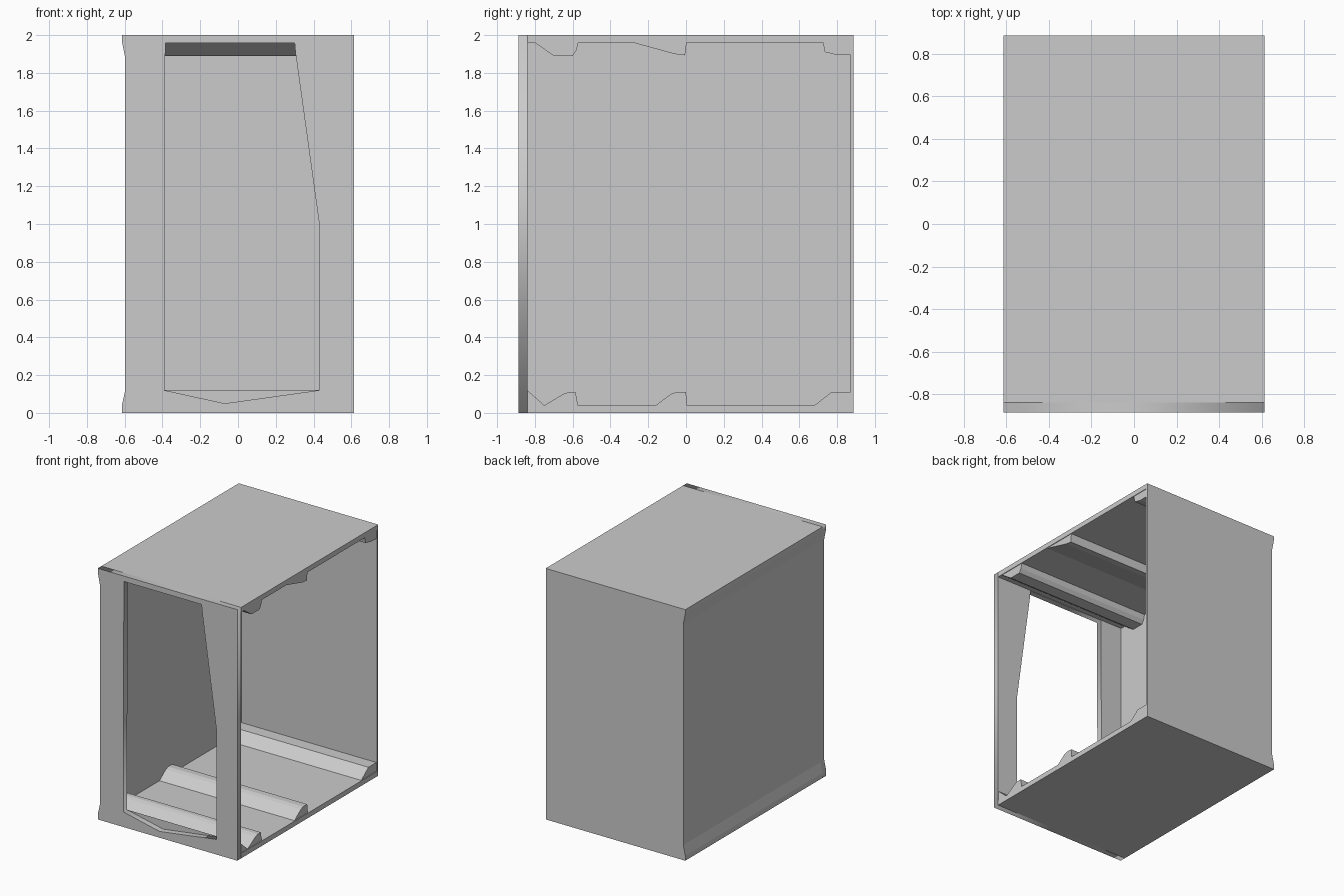
import bpy, bmesh, math

if "Cube" in bpy.data.objects:
    bpy.data.objects.remove(bpy.data.objects["Cube"])

# outer x-z outline with the flared left side
OUTLINE = [(0.615, 0), (0.615, 2), (-0.615, 2), (-0.615, 1.97), (-0.597, 1.88),
           (-0.597, 0.12), (-0.615, 0.04), (-0.615, 0)]


def prism(name, points, a, b, axis):
    """Extrude a 2D profile from a to b: (x,z) along y, or (y,z) along x."""
    bm = bmesh.new()

    def place(p, t):
        return (p[0], t, p[1]) if axis == 'y' else (t, p[0], p[1])
    va = [bm.verts.new(place(p, a)) for p in points]
    vb = [bm.verts.new(place(p, b)) for p in points]
    bm.faces.new(va)
    bm.faces.new(vb[::-1])
    n = len(points)
    for i in range(n):
        j = (i + 1) % n
        bm.faces.new((va[j], va[i], vb[i], vb[j]))
    bmesh.ops.recalc_face_normals(bm, faces=bm.faces)
    mesh = bpy.data.meshes.new(name)
    bm.to_mesh(mesh)
    bm.free()
    ob = bpy.data.objects.new(name, mesh)
    bpy.context.collection.objects.link(ob)
    return ob


def plate_with_hole(name, outer, hole, y, thickness):
    """Upright plate in the x-z plane, made from a filled curve."""
    cu = bpy.data.curves.new(name, 'CURVE')
    cu.dimensions = '2D'
    cu.fill_mode = 'BOTH'
    cu.extrude = thickness / 2
    for pts in (outer, hole):
        sp = cu.splines.new('POLY')
        sp.points.add(len(pts) - 1)
        for p, (u, v) in zip(sp.points, pts):
            p.co = (u, v, 0, 1)
        sp.use_cyclic_u = True
    ob = bpy.data.objects.new(name, cu)
    ob.rotation_euler = (math.radians(90), 0, 0)
    ob.location.y = y
    bpy.context.collection.objects.link(ob)
    bpy.ops.object.select_all(action='DESELECT')
    ob.select_set(True)
    bpy.context.view_layer.objects.active = ob
    bpy.ops.object.convert(target='MESH')


# floor, left wall and ceiling as one C-shaped shell, open on the right
inner = [(0.615, 0.04), (-0.58, 0.04), (-0.58, 1.96), (0.615, 1.96)]
prism("shell", OUTLINE[1:] + [OUTLINE[0]] + inner, -0.84, 0.87, 'y')

# back wall
prism("back_wall", OUTLINE, 0.87, 0.887, 'y')

# front wall with doorway
doorway = [(-0.39, 0.12), (-0.07, 0.05), (0.43, 0.12), (0.43, 1.0),
           (0.305, 1.9), (0.30, 1.957), (-0.385, 1.957)]
plate_with_hole("front_wall", OUTLINE, doorway, -0.8635, 0.047)

# ribs across the floor and ceiling, profiles in (y, z)
ribs = {
    "floor_rib_front_edge": [(-0.84, 0.04), (-0.75, 0.04), (-0.84, 0.12)],
    "floor_rib_front": [(-0.75, 0.04), (-0.65, 0.10), (-0.62, 0.11), (-0.585, 0.11), (-0.572, 0.04)],
    "floor_rib_middle": [(-0.16, 0.04), (-0.08, 0.10), (-0.05, 0.11), (0.0, 0.11), (0.005, 0.04)],
    "floor_rib_back": [(0.68, 0.04), (0.77, 0.11), (0.87, 0.11), (0.87, 0.04)],
    "ceiling_rib_front": [(-0.80, 1.96), (-0.70, 1.89), (-0.60, 1.89), (-0.58, 1.92), (-0.57, 1.96)],
    "ceiling_rib_middle": [(-0.28, 1.96), (-0.06, 1.90), (-0.005, 1.893), (0.003, 1.96)],
    "ceiling_rib_back": [(0.725, 1.96), (0.735, 1.91), (0.80, 1.895), (0.87, 1.895), (0.87, 1.96)],
}
for name, profile in ribs.items():
    prism(name, profile, -0.58, 0.61, 'x')
